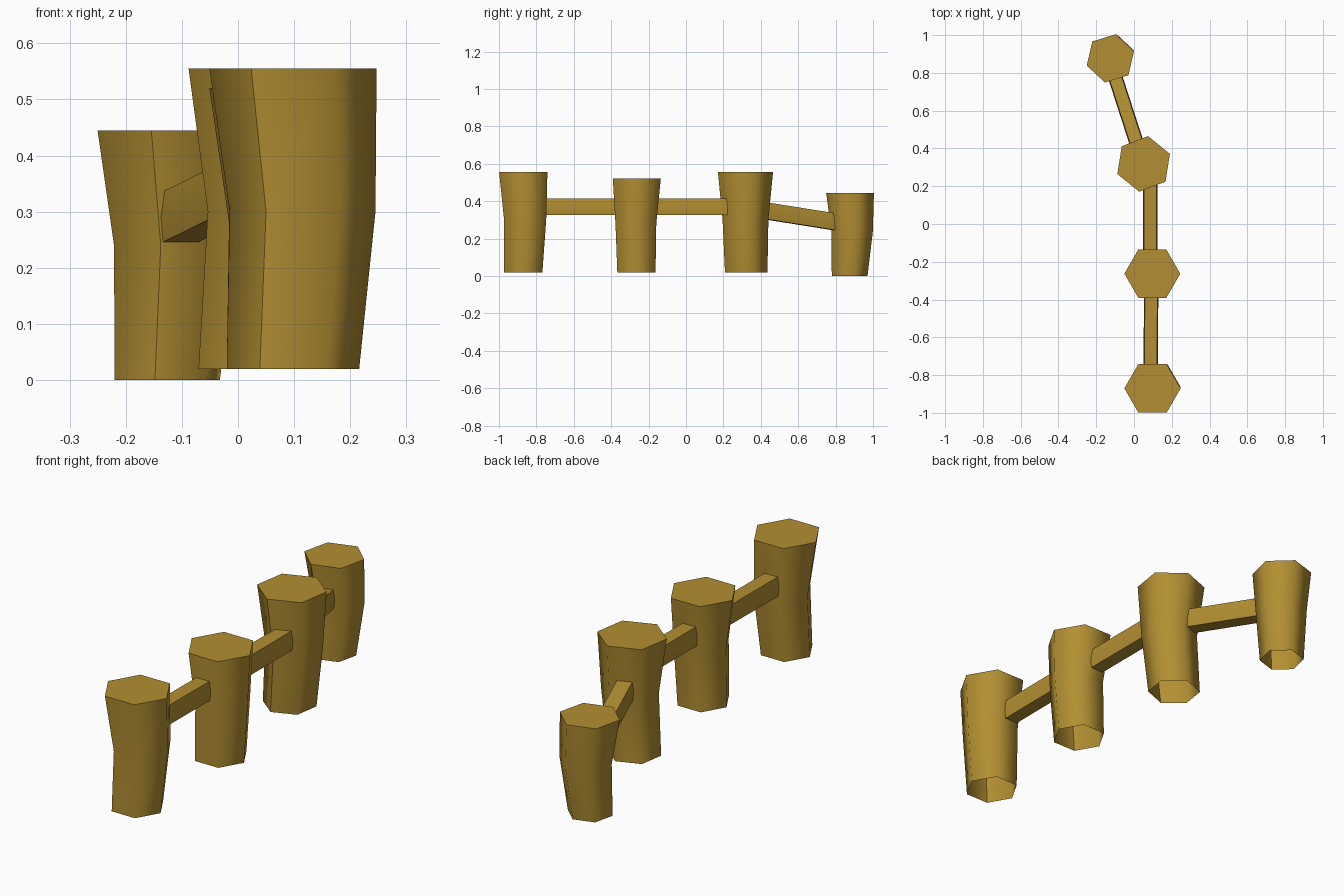
import bpy, bmesh, math
from mathutils import Vector

if "Cube" in bpy.data.objects:
    bpy.data.objects.remove(bpy.data.objects["Cube"])

gold = bpy.data.materials.new("golden_brown")
gold.diffuse_color = (0.45, 0.275, 0.032, 1)
gold.use_nodes = True
gold.node_tree.nodes["Principled BSDF"].inputs["Base Color"].default_value = gold.diffuse_color


def finish(name, bm):
    bmesh.ops.recalc_face_normals(bm, faces=bm.faces)
    mesh = bpy.data.meshes.new(name)
    bm.to_mesh(mesh)
    bm.free()
    mesh.materials.append(gold)
    obj = bpy.data.objects.new(name, mesh)
    bpy.context.collection.objects.link(obj)
    return obj


def loft(bm, rings):
    """Smooth side walls between successive rings of points."""
    loops = [[bm.verts.new(p) for p in r] for r in rings]
    n = len(loops[0])
    for a, b in zip(loops, loops[1:]):
        for i in range(n):
            f = bm.faces.new((a[i], a[(i + 1) % n], b[(i + 1) % n], b[i]))
            f.smooth = True
    return loops


def cap(bm, loop):
    f = bm.faces.new(loop)
    for e in f.edges:
        e.smooth = False


def post(name, turn, rings):
    """Hexagonal post, open below; rings are (x, y, z, radius) bottom to top."""
    bm = bmesh.new()
    angles = [math.radians(turn + 60 * i) for i in range(6)]
    loops = loft(bm, [[(x + r * math.cos(a), y + r * math.sin(a), z) for a in angles]
                      for x, y, z, r in rings])
    cap(bm, loops[-1])
    # hard seam on the front left corner
    for a, b in zip(loops, loops[1:]):
        bm.edges.get((a[4], b[4])).smooth = False
    finish(name, bm)


def rail(name, start, end):
    """Six-sided rail between two points."""
    bm = bmesh.new()
    s, e = Vector(start), Vector(end)
    d = (e - s).normalized()
    side = d.cross(Vector((0, 0, 1))).normalized()
    section = [(0.038, 0), (0.033, 0.045), (-0.033, 0.045),
               (-0.038, 0), (-0.033, -0.045), (0.033, -0.045)]
    loops = loft(bm, [[p + side * u + Vector((0, 0, v)) for u, v in section] for p in (s, e)])
    for loop in loops:
        cap(bm, loop)
    for i in (1, 2, 4, 5):
        bm.edges.get((loops[0][i], loops[1][i])).smooth = False
    finish(name, bm)


# Posts
post("front_post", 0, [(0.098, -0.87, 0.02, 0.118), (0.115, -0.86, 0.30, 0.130), (0.098, -0.87, 0.555, 0.149)])
post("second_post", 0, [(0.098, -0.265, 0.02, 0.118), (0.110, -0.268, 0.28, 0.126), (0.097, -0.263, 0.52, 0.148)])
post("third_post", 21, [(0.037, 0.322, 0.02, 0.115), (0.062, 0.318, 0.30, 0.124), (0.051, 0.318, 0.555, 0.149)])
post("back_post", 17, [(-0.126, 0.875, 0, 0.098), (-0.112, 0.888, 0.24, 0.114), (-0.125, 0.877, 0.445, 0.131)])

# Connecting rails
rail("front_rail", (0.088, -0.77, 0.37), (0.091, -0.36, 0.37))
rail("middle_rail", (0.086, -0.17, 0.37), (0.086, 0.23, 0.37))
rail("back_rail", (0.018, 0.415, 0.35), (-0.108, 0.805, 0.288))
